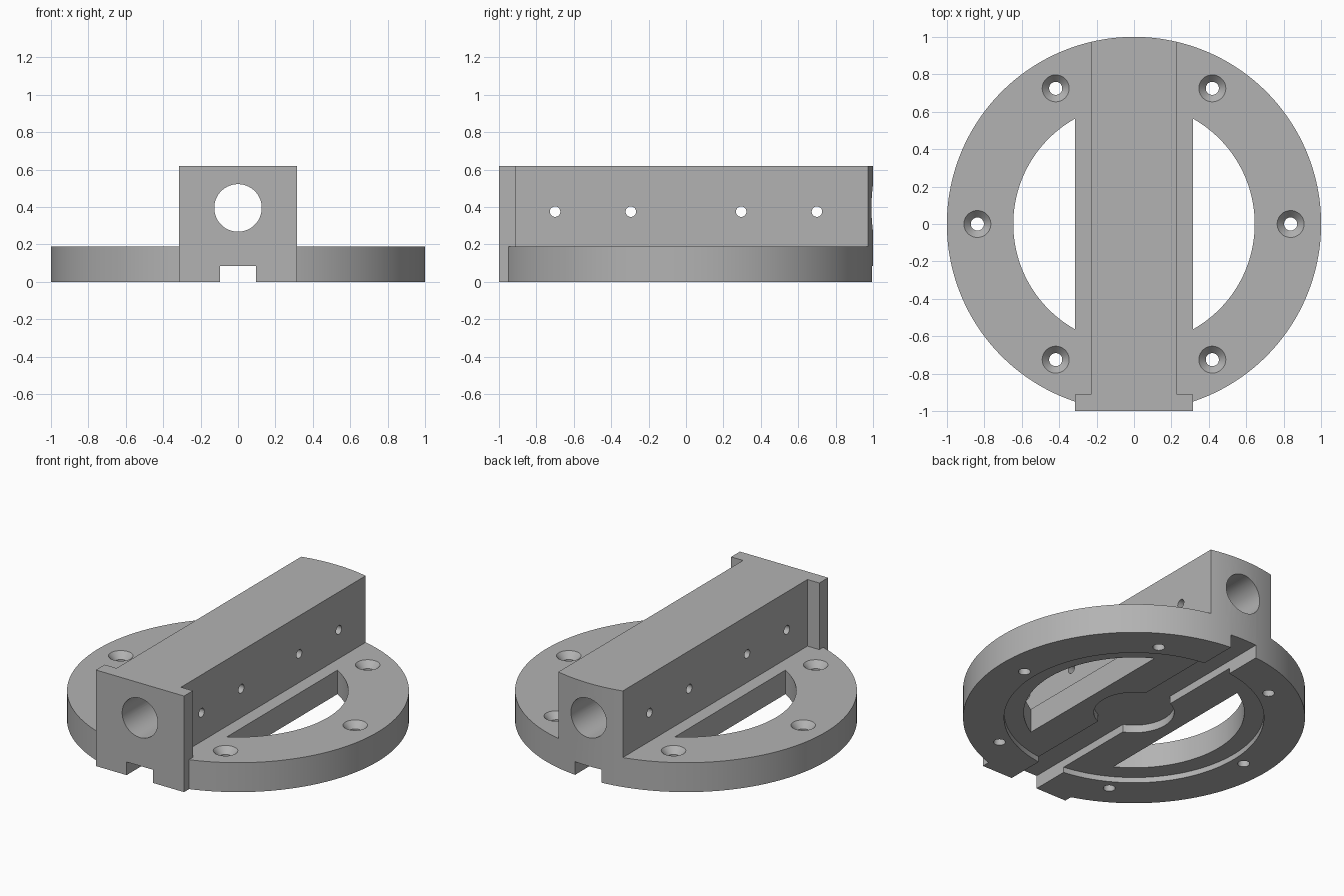
import bpy, bmesh, math
from mathutils import Matrix, Vector

cube = bpy.data.objects.get("Cube")
if cube:
    bpy.data.objects.remove(cube, do_unlink=True)

grey = bpy.data.materials.new("machined_grey")
grey.use_nodes = True
COLOUR = (0.45, 0.45, 0.45, 1)
grey.diffuse_color = COLOUR
grey.node_tree.nodes["Principled BSDF"].inputs["Base Color"].default_value = COLOUR

RADIUS, FLANGE_TOP, TOP = 1.0, 0.19, 0.62
HOUSING_X, PLATE_X, PLATE_BACK = 0.23, 0.315, -0.91


def finish(name, bm):
    bmesh.ops.recalc_face_normals(bm, faces=bm.faces)
    mesh = bpy.data.meshes.new(name)
    bm.to_mesh(mesh)
    bm.free()
    mesh.materials.append(grey)
    obj = bpy.data.objects.new(name, mesh)
    bpy.context.collection.objects.link(obj)
    return obj


def box(name, low, high):
    low, high = Vector(low), Vector(high)
    bm = bmesh.new()
    bmesh.ops.create_cube(bm, size=1, matrix=Matrix.Translation((low + high) / 2)
                          @ Matrix.Diagonal((*(high - low), 1)))
    return finish(name, bm)


def rod(name, start, end, r1, r2=None, sides=48):
    """Cylinder or cone running from start to end."""
    start, end = Vector(start), Vector(end)
    axis = end - start
    turn = axis.to_track_quat("Z", "Y").to_matrix().to_4x4()
    half_step = Matrix.Rotation(math.pi / sides, 4, "Z")
    bm = bmesh.new()
    bmesh.ops.create_cone(bm, cap_ends=True, segments=sides, radius1=r1,
                          radius2=r1 if r2 is None else r2, depth=axis.length,
                          matrix=Matrix.Translation((start + end) / 2) @ turn @ half_step)
    return finish(name, bm)


def window(name, side, radius, steps=48):
    """Circular segment beside the housing, as a tall prism."""
    reach = math.acos(PLATE_X / radius)
    angles = [reach * (2 * i / steps - 1) for i in range(steps + 1)]
    bm = bmesh.new()
    face = bm.faces.new([bm.verts.new((side * radius * math.cos(a), radius * math.sin(a), -0.1))
                         for a in angles])
    wall = bmesh.ops.extrude_face_region(bm, geom=[face])["geom"]
    bmesh.ops.translate(bm, vec=(0, 0, 0.5),
                        verts=[v for v in wall if isinstance(v, bmesh.types.BMVert)])
    return finish(name, bm)


def combine(target, tool, operation="DIFFERENCE"):
    mod = target.modifiers.new("combine", "BOOLEAN")
    mod.operation, mod.solver, mod.object = operation, "EXACT", tool
    bpy.context.view_layer.objects.active = target
    bpy.ops.object.modifier_apply(modifier=mod.name)
    bpy.data.objects.remove(tool, do_unlink=True)


# Round flange and raised housing, turned from one blank
mount = rod("flange_and_housing", (0, 0, 0), (0, 0, TOP), RADIUS, sides=160)
for side in (-1, 1):
    xs = sorted((side * HOUSING_X, side * 1.2))
    combine(mount, box("shoulder", (xs[0], -1.2, FLANGE_TOP), (xs[1], 1.2, 1)))

# Square front plate
combine(mount, box("front_plate", (-PLATE_X, -RADIUS, 0), (PLATE_X, PLATE_BACK, TOP)), "UNION")

# Side windows through the flange
for side in (-1, 1):
    combine(mount, window("window", side, 0.645))

# Underside: shallow round recess, hub pocket and cross groove
combine(mount, rod("recess", (0, 0, -0.1), (0, 0, 0.035), 0.76, sides=128))
combine(mount, rod("hub_pocket", (0, 0, -0.1), (0, 0, 0.085), 0.235, sides=64))
combine(mount, box("groove", (-0.095, -1.2, -0.1), (0.095, 1.2, 0.085)))

# Main bore and cross pin holes
combine(mount, rod("bore", (0, -1.2, 0.395), (0, 1.2, 0.395), 0.127, sides=64))
for y in (-0.7, -0.295, 0.295, 0.7):
    combine(mount, rod("pin_hole", (-0.5, y, 0.375), (0.5, y, 0.375), 0.028, sides=32))

# Countersunk screw holes
for i in range(6):
    a = i * math.pi / 3
    x, y = 0.837 * math.cos(a), 0.837 * math.sin(a)
    combine(mount, rod("screw_hole", (x, y, -0.1), (x, y, 0.3), 0.035))
    combine(mount, rod("countersink", (x, y, 0.15), (x, y, 0.21), 0.035, 0.0905))

# Smooth curved walls, crisp edges
bpy.ops.object.select_all(action="DESELECT")
mount.select_set(True)
bpy.context.view_layer.objects.active = mount
bpy.ops.object.shade_smooth_by_angle(angle=math.radians(25))
